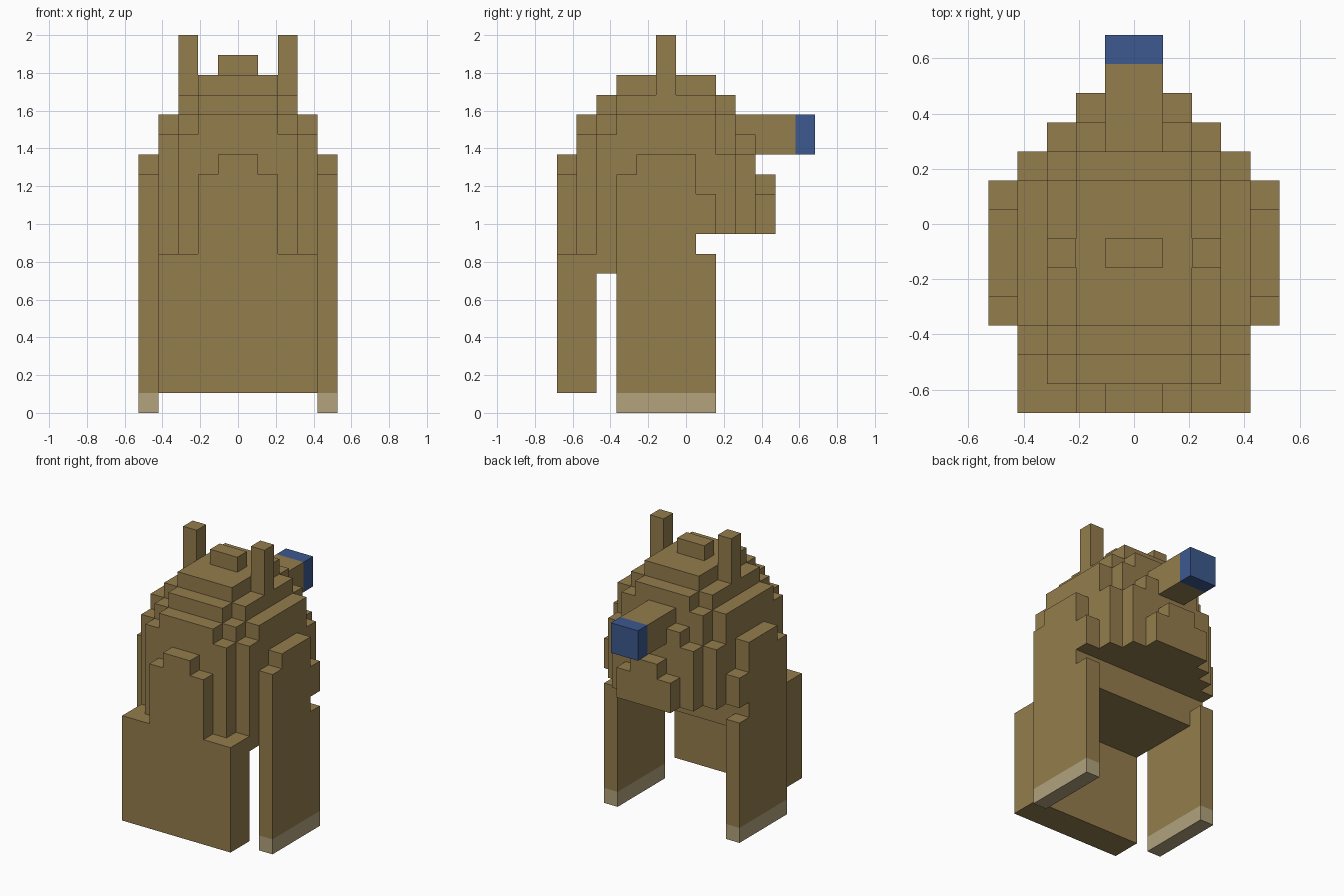
import bpy
import bmesh
from itertools import product
from mathutils import Vector

old = bpy.data.objects.get("Cube")
if old:
    bpy.data.objects.remove(old, do_unlink=True)

U = 2 / 19          # size of one block
Y_MID = 6.5         # block row that lies on y = 0


def material(name, rgb):
    mat = bpy.data.materials.new(name)
    mat.use_nodes = True
    mat.diffuse_color = (*rgb, 1)
    mat.node_tree.nodes["Principled BSDF"].inputs["Base Color"].default_value = (*rgb, 1)
    return mat


brown = material("brown", (0.296, 0.205, 0.075))
tan = material("pale_tan", (0.445, 0.366, 0.205))
blue = material("blue", (0.045, 0.100, 0.275))


def box(x0, x1, y0, y1, z0, z1):
    return set(product(range(x0, x1), range(y0, y1), range(z0, z1)))


def wide(half, y0, y1, z0, z1):
    return box(-half, half, y0, y1, z0, z1)


def blocks(name, cells, mat):
    """Join blocks into one shell, keeping only the outer faces."""
    bm = bmesh.new()
    for cell in cells:
        for axis, side in product(range(3), (0, 1)):
            near = list(cell)
            near[axis] += 2 * side - 1
            if tuple(near) in cells:
                continue
            b, c = (axis + 1) % 3, (axis + 2) % 3
            ring = []
            for db, dc in ((0, 0), (1, 0), (1, 1), (0, 1)):
                p = Vector(cell)
                p[axis] += side
                p[b] += db
                p[c] += dc
                p.y -= Y_MID
                ring.append(bm.verts.new(p * U))
            bm.faces.new(ring if side else ring[::-1])
    bmesh.ops.remove_doubles(bm, verts=bm.verts[:], dist=0.001)
    bmesh.ops.dissolve_limit(bm, angle_limit=0.01, verts=bm.verts[:], edges=bm.edges[:])
    mesh = bpy.data.meshes.new(name)
    bm.to_mesh(mesh)
    bm.free()
    mesh.materials.append(mat)
    obj = bpy.data.objects.new(name, mesh)
    bpy.context.collection.objects.link(obj)
    return obj


# Front panel with the stepped dome rising behind it
body = wide(4, 0, 2, 1, 8) | wide(4, 2, 7, 7, 9)
# Each row: first y, last y, floor, then tops for the columns going outward
rows = [
    (0, 1, 8, (13, 12)),
    (1, 2, 8, (15, 15, 14)),
    (2, 3, 8, (16, 16, 15, 14)),
    (3, 8, 9, (17, 17, 16, 15)),
    (8, 9, 9, (16, 16, 15, 13)),
    (9, 10, 9, (15, 14, 13)),
    (10, 11, 9, (12, 11)),
]
for y0, y1, floor, tops in rows:
    for i, top in enumerate(tops):
        body |= box(i, i + 1, y0, y1, floor, top) | box(-i - 1, -i, y0, y1, floor, top)
blocks("stepped_body", body, brown)

# Side legs, feet and horns
for side, x, hx in (("left", 4, 2), ("right", -5, -3)):
    leg = box(x, x + 1, 3, 8, 1, 8) | box(x, x + 1, 3, 7, 8, 12)
    leg |= box(x, x + 1, 4, 7, 12, 13) | box(x, x + 1, 7, 8, 9, 11)
    blocks(side + "_leg", leg, brown)
    blocks(side + "_foot", box(x, x + 1, 3, 8, 0, 1), tan)
    blocks(side + "_horn", box(hx, hx + 1, 5, 6, 16, 19), brown)

# Cap on top, and the tail with its tip
blocks("top_cap", wide(1, 5, 6, 17, 18), brown)
blocks("tail", wide(1, 10, 12, 13, 15), brown)
blocks("tail_tip", wide(1, 12, 13, 13, 15), blue)
